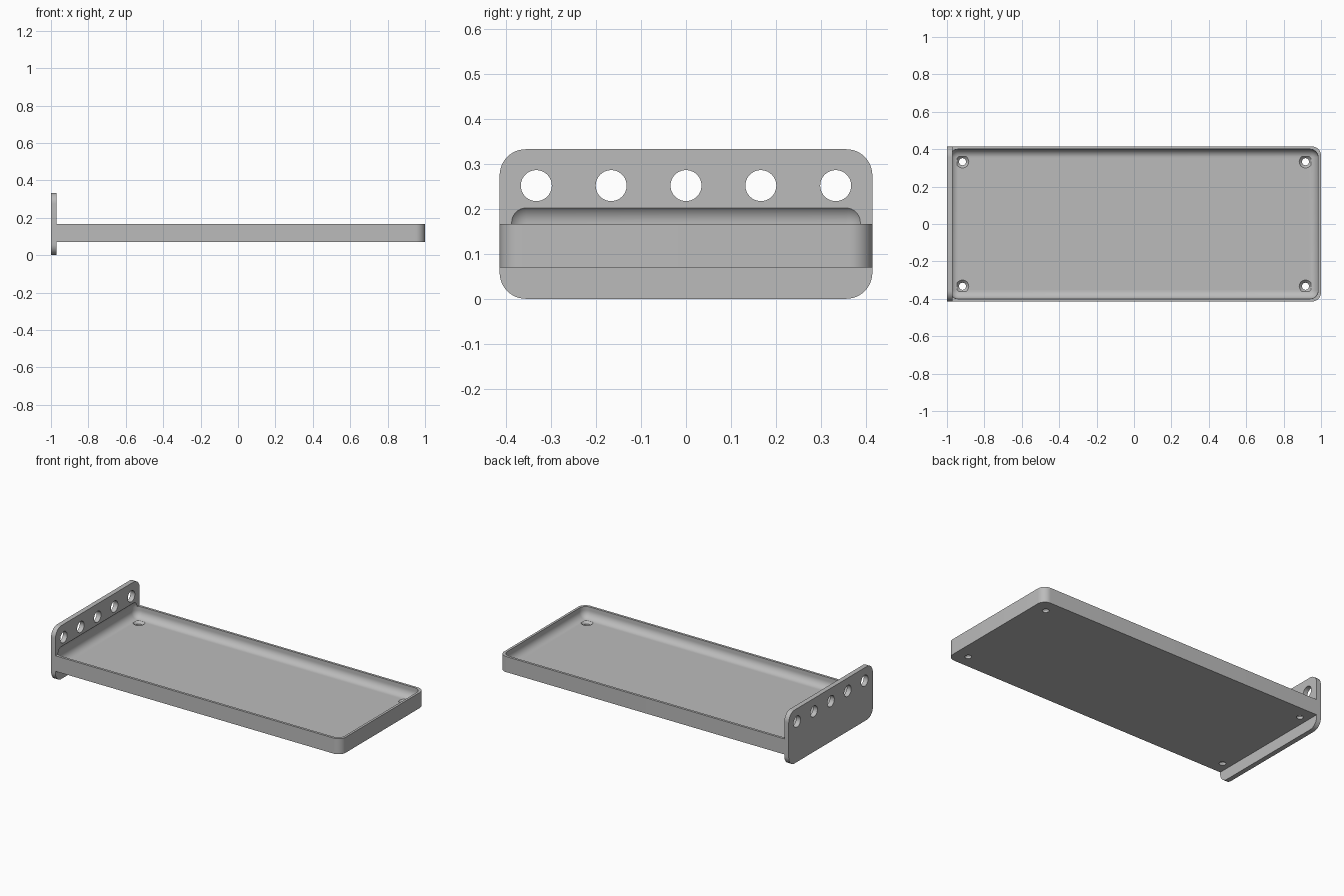
import bpy
import bmesh
from mathutils import Matrix, Vector

if "Cube" in bpy.data.objects:
    bpy.data.objects.remove(bpy.data.objects["Cube"])

grey = bpy.data.materials.new("plain_grey")
grey.use_nodes = True
colour = (0.5, 0.5, 0.5, 1)
grey.diffuse_color = colour
grey.node_tree.nodes["Principled BSDF"].inputs["Base Color"].default_value = colour


def make_object(name, bm):
    mesh = bpy.data.meshes.new(name)
    bm.to_mesh(mesh)
    bm.free()
    mesh.materials.append(grey)
    obj = bpy.data.objects.new(name, mesh)
    bpy.context.collection.objects.link(obj)
    return obj


def rounded_box(name, low, high, radius, segments, rounds_edge):
    """Box between two corners, rounding the edges the rule picks."""
    low, high = Vector(low), Vector(high)
    bm = bmesh.new()
    bmesh.ops.create_cube(bm, size=1)
    bmesh.ops.scale(bm, vec=high - low, verts=bm.verts)
    bmesh.ops.translate(bm, vec=(low + high) / 2, verts=bm.verts)
    edges = [e for e in bm.edges if rounds_edge(*(v.co for v in e.verts))]
    bmesh.ops.bevel(bm, geom=edges, offset=radius, segments=segments,
                    profile=0.5, affect='EDGES')
    return make_object(name, bm)


def add_cone(bm, centre, r_low, r_high, depth, turn=Matrix()):
    bmesh.ops.create_cone(bm, cap_ends=True, segments=40, radius1=r_low,
                          radius2=r_high, depth=depth,
                          matrix=Matrix.Translation(centre) @ turn)


def combine(target, tool, operation):
    """Apply a boolean and remove the tool."""
    mod = target.modifiers.new(operation.title(), 'BOOLEAN')
    mod.operation, mod.object, mod.solver = operation, tool, 'EXACT'
    bpy.context.view_layer.objects.active = target
    bpy.ops.object.modifier_apply(modifier=mod.name)
    bpy.data.objects.remove(tool)


WIDTH, PLATE_X = 0.415, -0.97
FLOOR, BASE = 0.1, 0.07

# Tray block: only the two upright edges at the free end are rounded
shelf = rounded_box("tray_with_end_plate", (PLATE_X - 0.015, -WIDTH, BASE),
                    (1, WIDTH, 0.167), 0.05, 10,
                    lambda a, b: a.x > 0 and b.x > 0 and abs(a.z - b.z) > 0.01)

# Upright end plate with rounded corners
plate = rounded_box("end_plate", (-1, -WIDTH, 0), (PLATE_X, WIDTH, 0.333),
                    0.058, 12, lambda a, b: abs(a.x - b.x) > 0.01)
combine(shelf, plate, 'UNION')

# Hollow with rounded edges, biting slightly into the end plate
pocket = rounded_box("pocket_cutter", (-0.985, -0.4, FLOOR),
                     (0.985, 0.4, 0.214), 0.045, 10, lambda a, b: True)
combine(shelf, pocket, 'DIFFERENCE')

# Row of round holes through the end plate
bm = bmesh.new()
sideways = Matrix.Rotation(1.5707963, 4, 'Y')
for i in range(-2, 3):
    add_cone(bm, (-0.985, i / 6, 0.252), 0.0345, 0.0345, 0.1, sideways)
combine(shelf, make_object("plate_hole_cutter", bm), 'DIFFERENCE')

# Screw holes in the floor corners, then their countersinks
for r_low, r_high, z, depth in ((0.019, 0.019, BASE, 0.1),
                                (0.019, 0.034, FLOOR - 0.007, 0.015)):
    bm = bmesh.new()
    for x in (-0.917, 0.917):
        for y in (-0.333, 0.333):
            add_cone(bm, (x, y, z), r_low, r_high, depth)
    combine(shelf, make_object("screw_hole_cutter", bm), 'DIFFERENCE')

# Smooth the fillets, keep hard edges crisp
bpy.ops.object.select_all(action='DESELECT')
shelf.select_set(True)
bpy.context.view_layer.objects.active = shelf
bpy.ops.object.shade_smooth_by_angle(angle=0.5)
